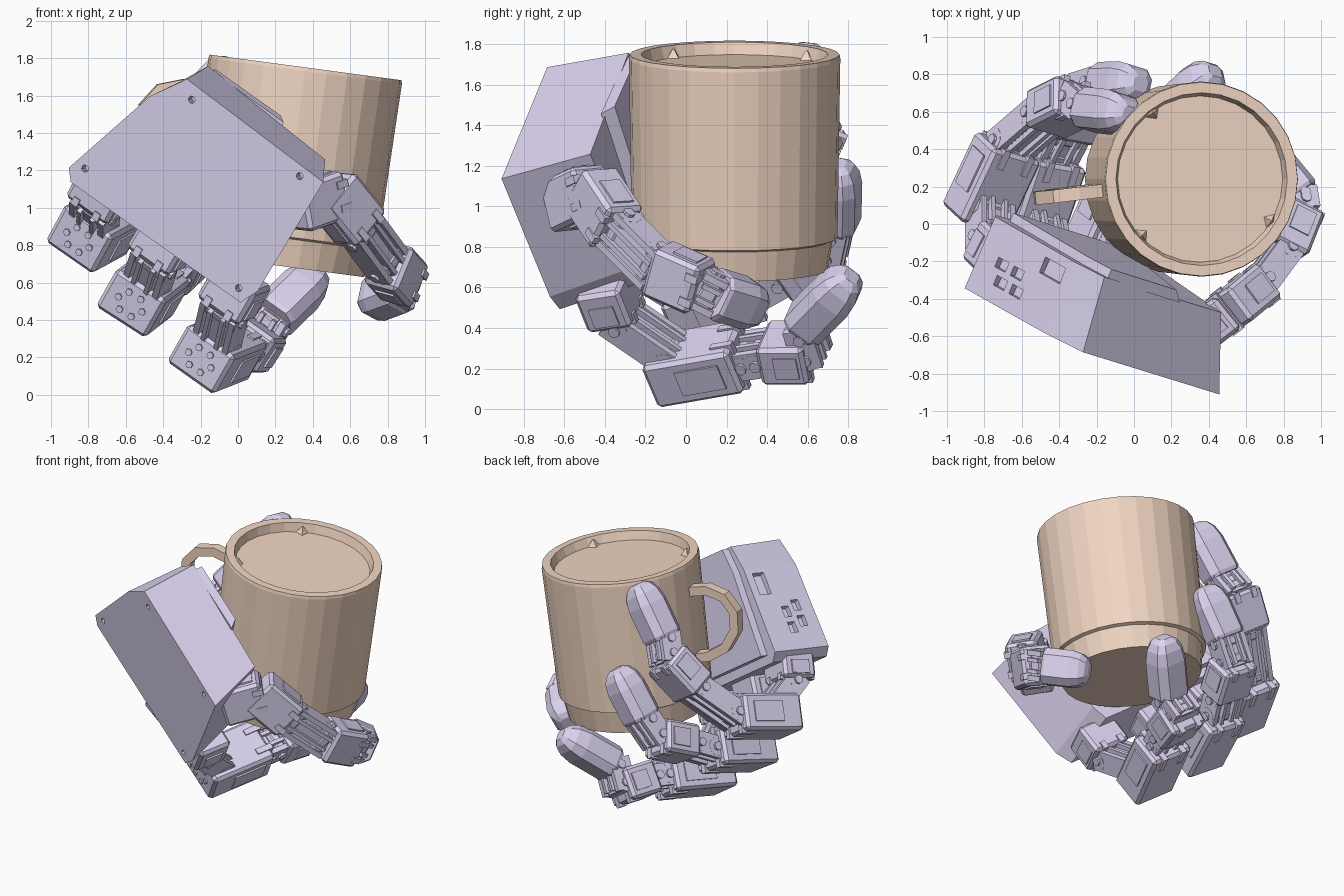
import bpy, bmesh, math
from mathutils import Vector, Matrix

if "Cube" in bpy.data.objects:
    bpy.data.objects.remove(bpy.data.objects["Cube"])

def material(name, col):
    m = bpy.data.materials.new(name)
    m.diffuse_color = (*col, 1)
    m.use_nodes = True
    m.node_tree.nodes["Principled BSDF"].inputs["Base Color"].default_value = m.diffuse_color
    return m

LAV = material("lavender", (0.72, 0.66, 0.88))
TAN = material("tan", (0.88, 0.67, 0.54))

def make(name, bm, mat, matrix=None, bevel=0):
    if matrix:
        bm.transform(matrix)
    bmesh.ops.recalc_face_normals(bm, faces=bm.faces)
    me = bpy.data.meshes.new(name)
    bm.to_mesh(me)
    bm.free()
    me.materials.append(mat)
    ob = bpy.data.objects.new(name, me)
    bpy.context.collection.objects.link(ob)
    if bevel:
        b = ob.modifiers.new("bevel", 'BEVEL')
        b.width, b.segments = bevel, 1
    return ob

def frame(p, q, side):
    """Matrix at p: x = side, y = along p to q, z = thickness."""
    y = (q - p).normalized()
    x = (side - y * side.dot(y)).normalized()
    z = x.cross(y)
    m = Matrix((x, y, z)).transposed().to_4x4()
    m.translation = p
    return m, (q - p).length

def cuboid(bm, m, c, s):
    bmesh.ops.create_cube(bm, size=1, matrix=m @ Matrix.Translation(c) @ Matrix.Diagonal((*s, 1)))

def rod(bm, m, c, r, l, axis, n=10):
    rot = Matrix.Rotation(math.pi / 2, 4, axis) if axis != 'Z' else Matrix()
    bmesh.ops.create_cone(bm, cap_ends=True, segments=n, radius1=r, radius2=r, depth=l,
                          matrix=m @ Matrix.Translation(c) @ rot)

def skin(bm, rings):
    """Join equal rings of points into a closed tube."""
    vs = [[bm.verts.new(p) for p in r] for r in rings]
    n = len(vs[0])
    for a, b in zip(vs, vs[1:]):
        for i in range(n):
            bm.faces.new((a[i], a[(i + 1) % n], b[(i + 1) % n], b[i]))
    bm.faces.new(vs[0])
    bm.faces.new(vs[-1])

# ---- mug: turned body with a foot step and a filled top ----
MUG = Matrix.Translation((0.22, 0.24, 0.69)) @ Matrix.Rotation(math.radians(7.6), 4, 'Y')
N = 28
def ring(r, z):
    return [(r * math.cos(2 * math.pi * i / N), r * math.sin(2 * math.pi * i / N), z) for i in range(N)]
bm = bmesh.new()
skin(bm, [ring(*p) for p in [(0.46, 0), (0.485, 0.15), (0.508, 0.16), (0.522, 1.05), (0.518, 1.07),
                             (0.462, 1.07), (0.445, 1.01)]])
make("mug_body", bm, TAN, MUG)

# small shards along the inner rim
bm = bmesh.new()
for ang in (2.2, 3.9, 5.75):
    m = Matrix.Rotation(ang, 4, 'Z') @ Matrix.Translation((0.44, 0, 1.03))
    bmesh.ops.create_cone(bm, cap_ends=True, segments=4, radius1=0.045, radius2=0.005, depth=0.05, matrix=m)
make("rim_shards", bm, TAN, MUG)

# mug handle: ribbon outline swept in the mug's radial plane
path = [(0.49, 0.87), (0.64, 0.89), (0.76, 0.85), (0.83, 0.75), (0.82, 0.62), (0.73, 0.49), (0.60, 0.42), (0.49, 0.40)]
rings = []
for i, p in enumerate(path):
    a, b = Vector(path[max(i - 1, 0)]), Vector(path[min(i + 1, len(path) - 1)])
    t = (b - a).normalized()
    nx, nz = -t.y * 0.032, t.x * 0.032
    rings.append([(p[0] + s * nx, y, p[1] + s * nz) for s, y in ((1, -0.035), (1, 0.035), (-1, 0.035), (-1, -0.035))])
bm = bmesh.new()
skin(bm, rings)
make("mug_handle", bm, TAN, MUG @ Matrix.Rotation(math.pi + 0.12, 4, 'Z'))

# ---- hand frame: across the palm, toward the fingers, toward the mug ----
R = Vector((0.47, -0.90, 1.17))
E1 = Vector((0.79, -0.25, -0.56)).normalized()
NN = Vector((0.36, 0.92, 0.16))
NN = (NN - E1 * NN.dot(E1)).normalized()
E2 = NN.cross(E1)
HAND = Matrix((E1, E2, NN)).transposed().to_4x4()
HAND.translation = R
def P(a, b, c):
    return HAND @ Vector((a, b, c))

# palm housing, narrowing toward the mug on the thumb side, with a raised inner pad
outer = [(-0.93, 0), (-1.06, 0.2), (-1.25, 0.80), (-1.2, 0.86), (-0.05, 0.86), (0, 0.75), (0.01, 0.03)]
inner = [(-0.98, 0.02), (-1.08, 0.2), (-1.25, 0.80), (-1.2, 0.86), (-0.19, 0.86), (-0.16, 0.75), (-0.16, 0.07)]
bm = bmesh.new()
skin(bm, [[(a, b, c) for a, b in o] for o, c in ((outer, -0.02), (inner, 0.40))])
palm = make("palm", bm, LAV, HAND)
bm = bmesh.new()
skin(bm, [[(-0.95, 0.03, c), (-1.02, 0.2, c), (-1.15, 0.8, c), (-0.35 - d, 0.8, c), (-0.46 - d, 0.03, c)]
          for c, d in ((0.39, 0), (0.45, 0.05))])
make("palm_pad", bm, LAV, HAND)

# connector pockets cut into the palm's slanted and wrist sides
bm = bmesh.new()
slant, _ = frame(P(-1.06, 0.2, 0), P(-1.25, 0.8, 0), NN)
for c, t in ((0.10, 0.30), (0.10, 0.42), (0.19, 0.34), (0.19, 0.46), (0.30, 0.12)):
    cuboid(bm, slant, (c, t, 0), (0.055, 0.08, 0.08) if t > 0.2 else (0.09, 0.16, 0.06))
for a, b in ((-0.85, 0.08), (-0.12, 0.08), (-1.17, 0.75), (-0.1, 0.8)):
    rod(bm, HAND, (a, b, 0), 0.02, 0.06, 'Z', 8)
cut = make("pocket_cutter", bm, LAV)
cut.hide_render = True
cut.hide_viewport = True
mod = palm.modifiers.new("pockets", 'BOOLEAN')
mod.object, mod.operation, mod.solver = cut, 'DIFFERENCE', 'EXACT'

# ---- finger building blocks ----
def block(name, p, q, w, h, side, bolts=False):
    m, l = frame(p, q, side)
    bm = bmesh.new()
    cuboid(bm, m, (0, l / 2, 0), (w, l, h))
    make(name, bm, LAV, bevel=0.02)
    bm = bmesh.new()
    for s in (-1, 1):                                   # side covers and edge clips
        cuboid(bm, m, (s * w / 2, l * 0.6, 0), (0.02, l * 0.5, h * 0.55))
        cuboid(bm, m, (s * w * 0.25, l * 0.9, 0), (0.04, l * 0.25, h + 0.02))
    if bolts:
        for i in range(6):
            t = i * math.pi / 3
            rod(bm, m, (0.075 * math.cos(t), 0, 0.065 * math.sin(t)), 0.02, 0.02, 'X', 6)
    make(name + "_trim", bm, LAV)

def hinge(name, p, q, w, side):
    m, l = frame(p, q, side)
    bm = bmesh.new()
    cuboid(bm, m, (0, l / 2, 0), (w * 0.42, l + 0.06, 0.11))
    for s in (-1, 1):
        cuboid(bm, m, (s * w * 0.36, l / 2, 0), (0.035, l + 0.06, 0.15))
        for k in (-1, 1):
            cuboid(bm, m, (s * w * 0.16, l / 2, k * 0.065), (0.025, l + 0.03, 0.04))
    for y in (0.02, l - 0.02):
        rod(bm, m, (0, y, 0), 0.065, w * 0.86, 'Y')
        rod(bm, m, (0, y, 0), 0.03, w * 0.98, 'Y', 8)
    make(name, bm, LAV)

def tip(name, p, q, w, h, side):
    m, l = frame(p, q, side)
    rings = []
    for t, s in ((0, 0.92), (0.06, 1), (0.62, 1), (0.82, 0.88), (0.94, 0.66), (1, 0.36)):
        rings.append([(s * w / 2 * x, t * l, s * h / 2 * z) for x, z in
                      ((1, .55), (.6, 1), (-.6, 1), (-1, .55), (-1, -.55), (-.6, -1), (.6, -1), (1, -.55))])
    bm = bmesh.new()
    skin(bm, rings)
    make(name, bm, LAV, m)

def finger(name, pts, knuckle_end, side):
    block(name + "_base", pts[0], pts[1], 0.28, 0.24, side)
    hinge(name + "_knuckle", pts[1], knuckle_end, 0.27, side)
    block(name + "_lower", pts[2], pts[3], 0.32, 0.25, side, True)
    hinge(name + "_middle_joint", pts[3], pts[4], 0.27, side)
    block(name + "_upper", pts[4], pts[5], 0.28, 0.22, side)
    hinge(name + "_end_joint", pts[5], pts[6], 0.24, side)
    tip(name + "_tip", pts[6], pts[7], 0.24, 0.22, side)

# three fingers: start across the palm, splay, then (reach, curl) points
fingers = {
    "outer_finger": (-1.08, -0.02, [(.80, .2), (.98, .22), (1.21, .28), (1.17, .72), (.96, .98), (.74, 1.15), (.60, 1.14), (.22, 1.25)]),
    "middle_finger": (-0.62, -0.12, [(.80, .2), (1.02, .2), (1.33, .26), (1.31, .71), (1.26, .87), (1.20, 1.13), (1.06, 1.21), (.71, 1.34)]),
    "inner_finger": (-0.17, 0.0, [(.80, .2), (1.02, .2), (1.37, .29), (1.36, .76), (1.36, .88), (1.40, 1.12), (1.24, 1.13), (1.00, 1.48)]),
}
for name, (a, k, pts) in fingers.items():
    b2, c2 = pts[2]
    finger(name, [P(a + k * c, b, c) for b, c in pts], P(a + k * .3, b2 - 0.08, c2 + 0.12), E1)

# thumb: wraps round the right side and under the mug
up = Vector((0.35, 0.2, 0.9))
T = [Vector(v) for v in ((.30, -.62, 1.0), (.52, -.45, 1.08), (.49, -.48, 1.10), (.66, -.34, .89),
                         (.80, -.15, .70), (.89, .08, .60), (.88, .14, .57), (.69, .37, .50))]
block("thumb_base", T[0], T[1], 0.26, 0.22, up)
block("thumb_lower", T[2], T[3], 0.27, 0.22, up)
hinge("thumb_middle_joint", T[3], T[4], 0.26, up)
block("thumb_upper", T[4], T[5], 0.26, 0.21, up)
hinge("thumb_end_joint", T[5], T[6], 0.23, up)
tip("thumb_tip", T[6], T[7], 0.24, 0.22, up)
